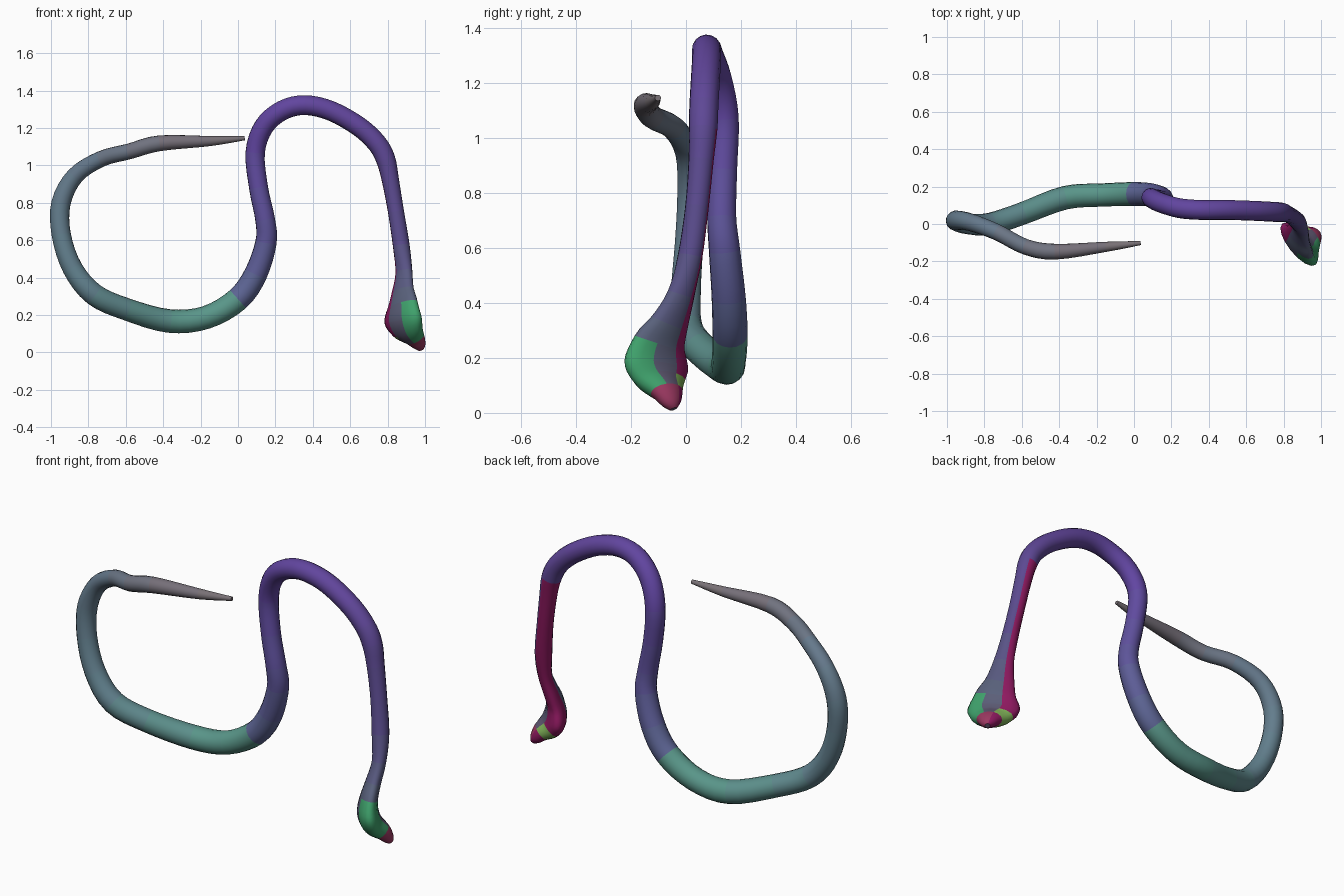
import bpy, bmesh, math
from mathutils import Vector

if "Cube" in bpy.data.objects:
    bpy.data.objects.remove(bpy.data.objects["Cube"])

SIDES, STEPS = 16, 4

# Head rings, nose to neck: x, y, z, half width, half thickness
head = [
    (.978, -.045, .014, .014, .014), (.97, -.053, .035, .04, .03),
    (.945, -.07, .075, .07, .045), (.905, -.098, .118, .118, .055),
    (.882, -.108, .175, .143, .056), (.878, -.095, .25, .118, .046),
    (.88, -.06, .325, .083, .04), (.887, -.018, .43, .056, .037)]
# Body rings, neck to tail tip: x, y, z, radius
body = [
    (.873, .015, .57, .045), (.845, .04, .75, .043), (.815, .055, .92, .046),
    (.79, .062, 1.03, .052), (.745, .065, 1.115, .053), (.65, .07, 1.205, .053),
    (.5, .075, 1.29, .053), (.36, .075, 1.322, .053), (.24, .085, 1.295, .053),
    (.14, .115, 1.21, .053), (.092, .14, 1.07, .052), (.11, .135, .88, .051),
    (.145, .13, .71, .053), (.15, .14, .59, .057), (.095, .155, .42, .062),
    (0, .16, .285, .064), (-.17, .155, .187, .062), (-.37, .14, .168, .063),
    (-.6, .055, .232, .06), (-.77, 0, .31, .06), (-.885, 0, .45, .055),
    (-.945, .012, .63, .052), (-.946, .02, .8, .052), (-.87, .008, .945, .047),
    (-.73, -.045, 1.035, .043), (-.58, -.122, 1.075, .042),
    (-.42, -.148, 1.118, .042), (-.15, -.122, 1.13, .027), (.035, -.102, 1.145, .011)]
keys = [Vector(p) for p in head + [b + (b[3],) for b in body]]

# Colour stops along the control rings
stops = [(0, (.12, .08, .14)), (5, (.10, .12, .2)), (8, (.10, .07, .26)), (13, (.12, .06, .33)),
         (17, (.12, .06, .36)), (20, (.11, .09, .32)), (22, (.11, .13, .30)),
         (22.4, (.10, .31, .25)), (24, (.10, .30, .25)), (27, (.12, .22, .27)),
         (31, (.13, .19, .26)), (34, (.18, .16, .19)), (36, (.20, .17, .17))]


def stop_colour(i):
    for (a, ca), (b, cb) in zip(stops, stops[1:]):
        if i <= b:
            return Vector(ca).lerp(Vector(cb), (i - a) / (b - a))
    return Vector(stops[-1][1])


def catmull(i, t):
    p = [keys[min(max(i + k, 0), len(keys) - 1)] for k in (-1, 0, 1, 2)]
    return .5 * (2 * p[1] + (p[2] - p[0]) * t + (2 * p[0] - 5 * p[1] + 4 * p[2] - p[3]) * t * t
                 + (3 * p[1] - p[0] - 3 * p[2] + p[3]) * t ** 3)


def material(name, c):
    m = bpy.data.materials.new(name)
    m.diffuse_color = (*c, 1)
    m.use_nodes = True
    m.node_tree.nodes["Principled BSDF"].inputs["Base Color"].default_value = m.diffuse_color
    return m


mesh = bpy.data.meshes.new("snake_body")
snake = bpy.data.objects.new("snake_body", mesh)
bpy.context.collection.objects.link(snake)
for i in range(len(keys) - 1):
    mesh.materials.append(material("skin_%d" % i, stop_colour(i)))
MAGENTA = len(mesh.materials)
for n, c in (("magenta", (.28, .01, .12)), ("green", (.05, .36, .15)),
             ("lime", (.22, .45, .10)), ("nose_pink", (.33, .04, .12))):
    mesh.materials.append(material(n, c))

samples = [catmull(i, s / STEPS) for i in range(len(keys) - 1) for s in range(STEPS)] + [keys[-1]]
centres = [Vector(s[:3]) for s in samples]

# Loft rings along the path, carrying the head's sideways axis to the tail
bm = bmesh.new()
side = Vector((.69, -.72, 0))
rings = []
for k, s in enumerate(samples):
    t = (centres[min(k + 1, len(centres) - 1)] - centres[max(k - 1, 0)]).normalized()
    side = (side - t * side.dot(t)).normalized()
    up = t.cross(side)
    rings.append([bm.verts.new(centres[k] + side * s[3] * math.cos(a) + up * s[4] * math.sin(a))
                  for a in (2 * math.pi * j / SIDES for j in range(SIDES))])
for k in range(len(rings) - 1):
    seg = k // STEPS
    for j in range(SIDES):
        n = (j + 1) % SIDES
        f = bm.faces.new((rings[k][j], rings[k][n], rings[k + 1][n], rings[k + 1][j]))
        f.material_index = seg
        c = math.cos(2 * math.pi * (j + .5) / SIDES)
        # Coloured patches on the cheeks, nose and neck edge
        if c < -.35 and seg < 11:
            f.material_index = MAGENTA + (2 if seg == 2 else 0)
        elif c > .3 and 2 <= seg < 5:
            f.material_index = MAGENTA + 1
        elif seg < 2:
            f.material_index = MAGENTA + 3
bm.faces.new(rings[0])
bm.faces.new(rings[-1])
bmesh.ops.recalc_face_normals(bm, faces=bm.faces)
for f in bm.faces:
    f.smooth = len(f.verts) == 4
bm.faces.ensure_lookup_table()
bm.faces[-1].material_index = len(keys) - 2
bm.to_mesh(mesh)
bm.free()
